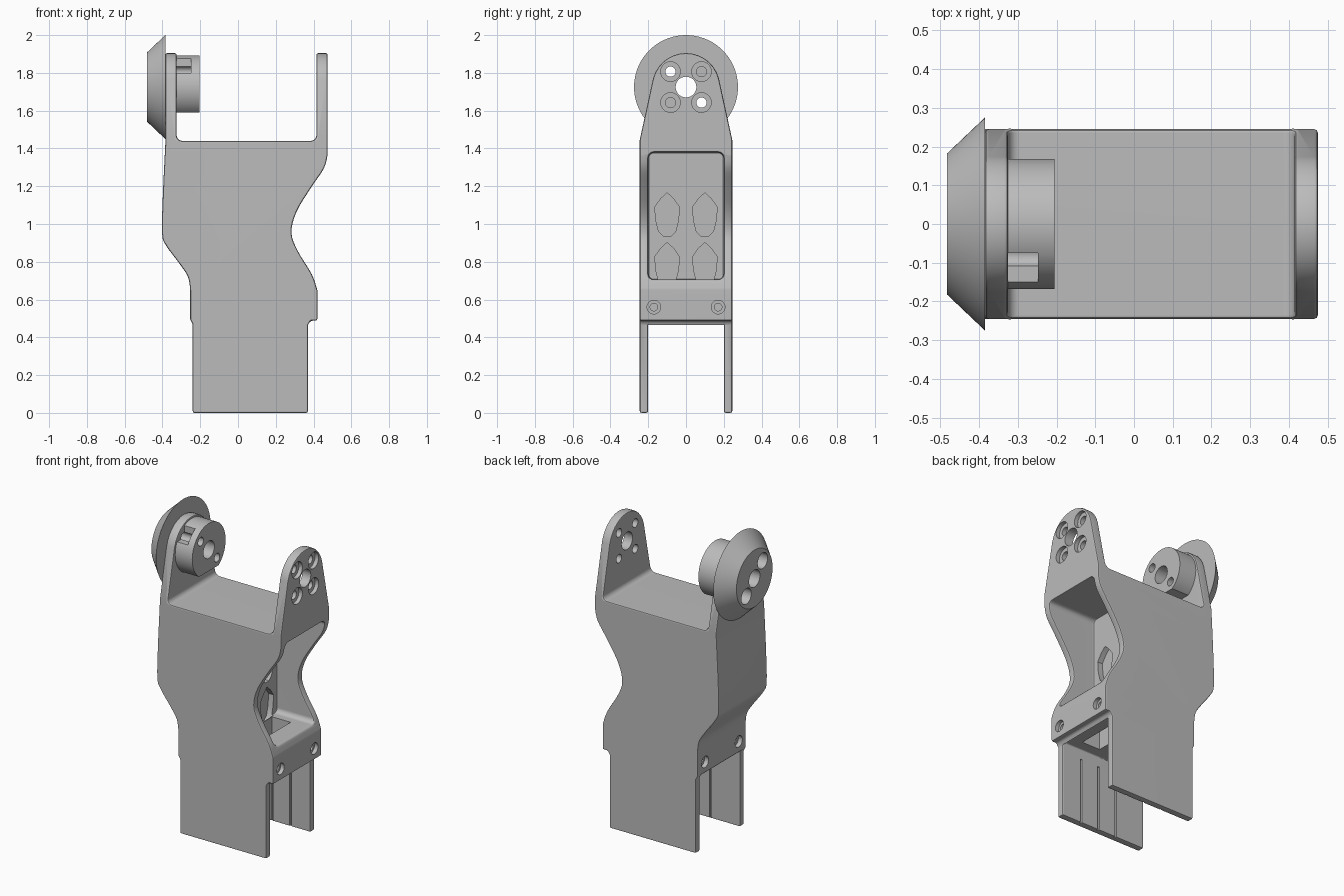
import bpy, bmesh, math
from mathutils import Vector

cube = bpy.data.objects.get("Cube")
if cube:
    bpy.data.objects.remove(cube, do_unlink=True)

grey = bpy.data.materials.new("plain_grey")
grey.use_nodes = True
GREY = (0.5, 0.5, 0.5, 1)
grey.diffuse_color = GREY
grey.node_tree.nodes["Principled BSDF"].inputs["Base Color"].default_value = GREY

PIVOT = 1.725


def place(u, v, t, axis):
    return {"X": (t, u, v), "Y": (u, t, v), "Z": (u, v, t)}[axis]


def loft(name, sections, axis):
    """Closed solid from matching outlines, each given as (points, position)."""
    bm = bmesh.new()
    rings = [[bm.verts.new(place(u, v, t, axis)) for u, v in pts] for pts, t in sections]
    n = len(rings[0])
    for a, b in zip(rings, rings[1:]):
        for i in range(n):
            j = (i + 1) % n
            bm.faces.new((a[i], a[j], b[j], b[i]))
    bm.faces.new(rings[0])
    bm.faces.new(rings[-1])
    bmesh.ops.recalc_face_normals(bm, faces=bm.faces)
    mesh = bpy.data.meshes.new(name)
    bm.to_mesh(mesh)
    bm.free()
    mesh.materials.append(grey)
    obj = bpy.data.objects.new(name, mesh)
    bpy.context.collection.objects.link(obj)
    return obj


def prism(name, pts, lo, hi, axis):
    return loft(name, [(pts, lo), (pts, hi)], axis)


def box(name, x0, x1, y0, y1, z0, z1):
    return prism(name, [(x0, y0), (x1, y0), (x1, y1), (x0, y1)], z0, z1, "Z")


def arc(cu, cv, r, start, end, n):
    angles = [math.radians(start + (end - start) * i / n) for i in range(n + 1)]
    return [(cu + r * math.cos(a), cv + r * math.sin(a)) for a in angles]


def circle(cu, cv, r, n=40):
    return arc(cu, cv, r, 0, 360, n)[:-1]


def smooth(pts, steps=4):
    """Smooth curve passing through the points."""
    p = [Vector(q) for q in [pts[0]] + pts + [pts[-1]]]
    out = []
    for a, b, c, d in zip(p, p[1:], p[2:], p[3:]):
        for k in range(steps):
            t = k / steps
            q = 0.5 * (2 * b + (c - a) * t + (2 * a - 5 * b + 4 * c - d) * t * t
                       + (3 * b - a - 3 * c + d) * t ** 3)
            out.append((q.x, q.y))
    return out + [pts[-1]]


def apply(obj, mod):
    bpy.context.view_layer.objects.active = obj
    bpy.ops.object.modifier_apply(modifier=mod.name)


def boolean(obj, cutter, operation="DIFFERENCE"):
    cutter.hide_render = True
    mod = obj.modifiers.new("cut", "BOOLEAN")
    mod.operation = operation
    mod.solver = "EXACT"
    mod.object = cutter
    apply(obj, mod)
    bpy.data.objects.remove(cutter, do_unlink=True)


def drill(obj, y, z, r, x0, x1):
    boolean(obj, prism("drill", circle(y, z, r, 28), x0, x1, "X"))


def finish(obj):
    bpy.ops.object.select_all(action="DESELECT")
    obj.select_set(True)
    bpy.context.view_layer.objects.active = obj
    bpy.ops.object.shade_smooth_by_angle(angle=math.radians(35))
    mod = obj.modifiers.new("flat_face_normals", "WEIGHTED_NORMAL")
    mod.keep_sharp = True


# Bracket body: wavy side outline, trimmed by the tapered rounded ears
right_edge = smooth([(0.42, 0.65), (0.39, 0.735), (0.315, 0.86), (0.283, 0.955),
                     (0.31, 1.065), (0.385, 1.19), (0.455, 1.295), (0.475, 1.37)])
left_edge = smooth([(-0.385, 1.42), (-0.398, 1.15), (-0.402, 0.95), (-0.38, 0.885),
                    (-0.31, 0.79), (-0.265, 0.72), (-0.253, 0.65)])
outline = ([(-0.24, 0), (0.37, 0), (0.37, 0.465), (0.385, 0.488), (0.42, 0.488)]
           + right_edge + [(0.475, 1.95), (0.415, 1.95)]
           + arc(0.385, 1.47, 0.03, 0, -90, 5) + arc(-0.295, 1.47, 0.03, -90, -180, 5)
           + [(-0.325, 1.95), (-0.385, 1.95)] + left_edge
           + [(-0.253, 0.495), (-0.24, 0.47)])
body = prism("bracket_body", outline, -0.245, 0.245, "Y")
ear_shape = ([(-0.3, -0.1), (0.3, -0.1), (0.3, 1.4), (0.246, 1.44)]
             + arc(0, PIVOT, 0.18, 14, 166, 14) + [(-0.246, 1.44), (-0.3, 1.4)])
boolean(body, prism("ear_trim", ear_shape, -1, 1, "X"), "INTERSECT")

# Open gap between the lower side plates
boolean(body, box("gap", -1, 1, -0.2, 0.2, -0.1, 0.485))

# Rounded pocket and its floor opening
pocket = []
for cy, cz, start in ((0.17, 1.35, 0), (-0.17, 1.35, 90), (-0.17, 0.735, 180), (0.17, 0.735, 270)):
    pocket += arc(cy, cz, 0.03, start, start + 90, 4)
boolean(body, prism("pocket", pocket, 0.135, 0.7, "X"))

# Softened outer edges
bevel = body.modifiers.new("soft_edges", "BEVEL")
bevel.width = 0.01
bevel.segments = 2
bevel.limit_method = "ANGLE"
bevel.angle_limit = math.radians(42)
bevel.use_clamp_overlap = False
apply(body, bevel)

boolean(body, box("floor_opening", 0.15, 0.28, -0.13, 0.13, 0.4, 0.8))

# Pointed recesses on the pocket wall
half = [(0.033, 1.135), (0.065, 1.09), (0.06, 1.02), (0.045, 0.96), (0.02, 0.935)]
leaf = [(0, 1.165)] + half + [(-u, v) for u, v in reversed(half)]
for y in (-0.1, 0.1):
    for drop in (0, 0.263):
        boolean(body, prism("leaf", [(y + u, v - drop) for u, v in leaf], 0.1, 0.145, "X"))

# Grooves inside the lower plates
for side in (-1, 1):
    for x in (-0.03, 0.1, 0.23):
        y0, y1 = sorted((side * 0.19, side * 0.212))
        boolean(body, box("groove", x - 0.006, x + 0.006, y0, y1, -0.1, 0.42))

# Countersunk screw holes in the waist bars
for y in (-0.17, 0.17):
    drill(body, y, 0.56, 0.036, 0.395, 0.6)
    drill(body, y, 0.56, 0.02, 0.33, 0.6)
    drill(body, y, 0.56, 0.036, -0.6, -0.225)
    drill(body, y, 0.56, 0.02, -0.6, -0.16)

# Ear bores: centre hole and four counterbored bolt holes
drill(body, 0, PIVOT, 0.055, -1, 1)
for sy in (-1, 1):
    for sz in (-1, 1):
        y, z = 0.082 * sy, PIVOT + 0.082 * sz
        through = sy != sz
        drill(body, y, z, 0.027, -1 if through else 0.2, 1)
        drill(body, y, z, 0.052, 0.45, 1)
finish(body)

# Conical outer wheel
wheel = loft("cone_wheel", [(circle(0, PIVOT, 0.182, 72), -0.483),
                            (circle(0, PIVOT, 0.275, 72), -0.385)], "X")
# Inner hub with a flat underside and a corner notch
hub = prism("pivot_hub", circle(0, PIVOT, 0.168, 64), -0.327, -0.205, "X")
boolean(hub, box("flat", -1, 1, -1, 1, 1.3, 1.589))
boolean(hub, box("notch", -0.4, -0.248, -0.4, -0.075, 1.8, 2.1))
for obj, r in ((wheel, 0.05), (hub, 0.027)):
    drill(obj, 0, PIVOT, 0.055, -1, 1)
    for s in (-1, 1):
        drill(obj, 0.082 * s, PIVOT - 0.082 * s, r, -1, 1)
    finish(obj)
